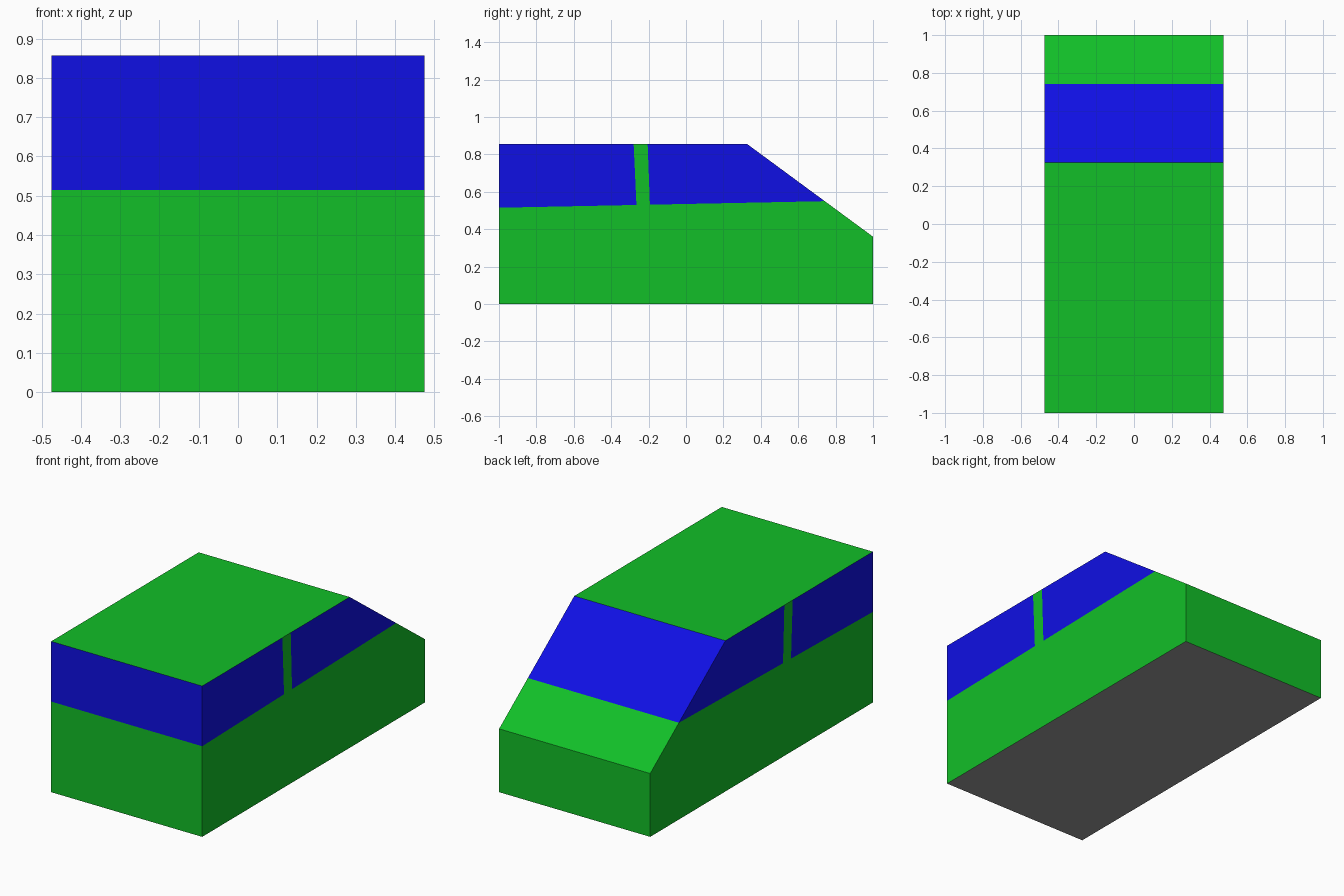
import bpy, bmesh
from mathutils import Vector

if "Cube" in bpy.data.objects:
    bpy.data.objects.remove(bpy.data.objects["Cube"])

HALF_WIDTH = 0.475
PROFILE = [(-1, 0), (1, 0), (1, 0.36), (0.325, 0.857), (-1, 0.857)]  # side outline (y, z)
BELT = ((-1, 0.515), (0.74, 0.55))           # lower edge of the windows
PILLAR = [((-0.265, 0.53), (-0.28, 0.857)),  # rear and front edges of the door pillar
          ((-0.193, 0.53), (-0.205, 0.857))]


def material(name, color):
    mat = bpy.data.materials.new(name)
    mat.diffuse_color = (*color, 1)
    mat.use_nodes = True
    mat.node_tree.nodes["Principled BSDF"].inputs["Base Color"].default_value = mat.diffuse_color
    return mat


def line_normal(line):
    (y0, z0), (y1, z1) = line
    return Vector((0, z0 - z1, y1 - y0))


def side_of(line, point):
    return (point - Vector((0, *line[0]))).dot(line_normal(line))


# Body: extruded side profile
bm = bmesh.new()
outline = bm.faces.new([bm.verts.new((-HALF_WIDTH, y, z)) for y, z in PROFILE])
ext = bmesh.ops.extrude_face_region(bm, geom=[outline])
bmesh.ops.translate(bm, vec=(2 * HALF_WIDTH, 0, 0),
                    verts=[g for g in ext["geom"] if isinstance(g, bmesh.types.BMVert)])
bmesh.ops.recalc_face_normals(bm, faces=bm.faces)

# Cut the belt line and pillar edges into the faces
for line in [BELT] + PILLAR:
    bmesh.ops.bisect_plane(bm, geom=bm.verts[:] + bm.edges[:] + bm.faces[:],
                           plane_co=(0, *line[0]), plane_no=line_normal(line))
bm.normal_update()

# Paint: grey underside, blue windows above the belt, green elsewhere
for f in bm.faces:
    c = f.calc_center_median()
    in_pillar = (abs(f.normal.x) > 0.9
                 and side_of(PILLAR[0], c) * side_of(PILLAR[1], c) < 0)
    if f.normal.z < -0.9:
        f.material_index = 2
    elif f.normal.z < 0.95 and side_of(BELT, c) > 0 and not in_pillar:
        f.material_index = 1

mesh = bpy.data.meshes.new("car_body")
bm.to_mesh(mesh)
bm.free()
mesh.materials.append(material("body green", (0.006, 0.521, 0.021)))
mesh.materials.append(material("window blue", (0.005, 0.005, 0.775)))
mesh.materials.append(material("underside grey", (0.319, 0.319, 0.319)))
bpy.context.collection.objects.link(bpy.data.objects.new("car_body", mesh))
